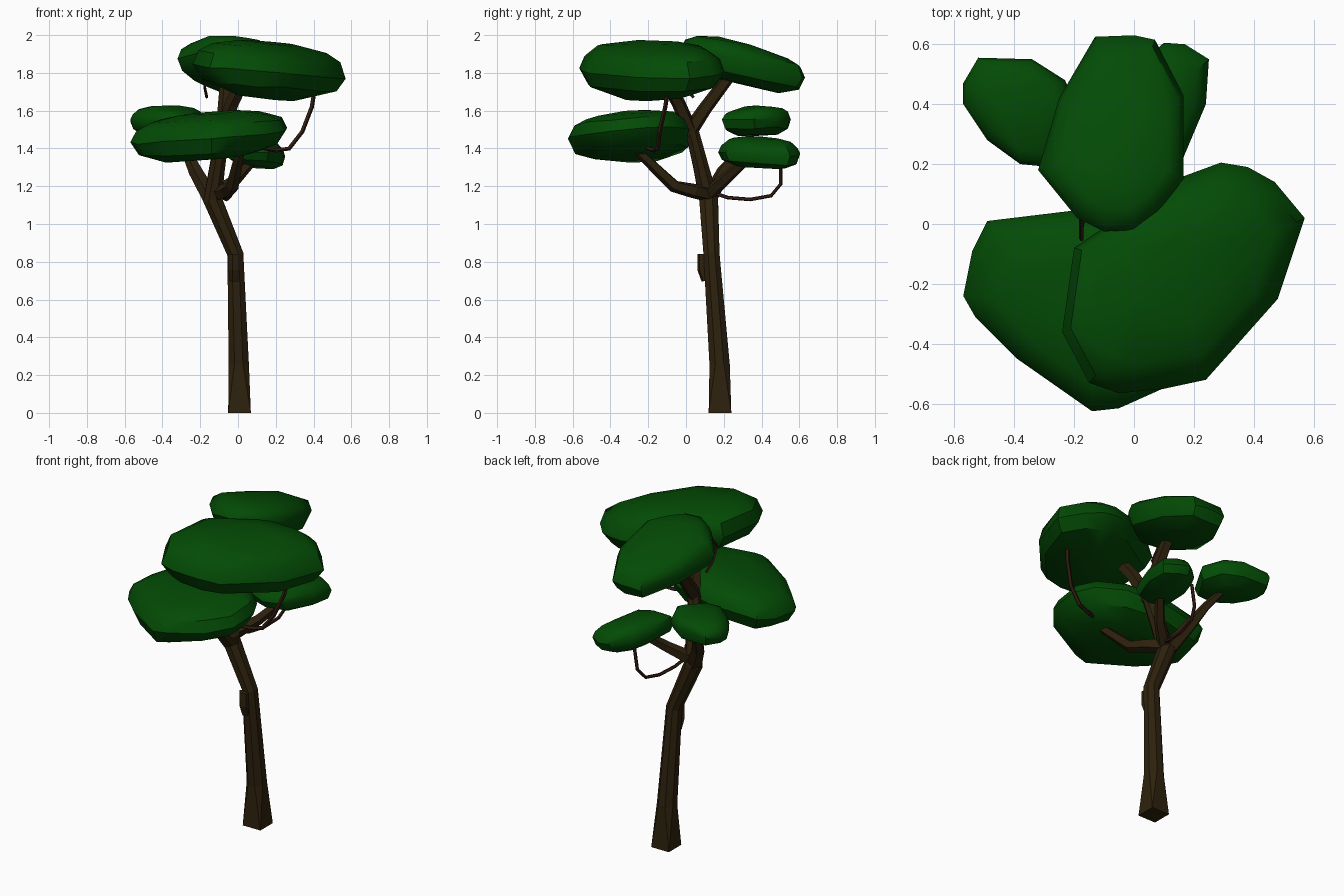
import bpy, bmesh, random
from math import cos, sin, tau
from mathutils import Vector

if "Cube" in bpy.data.objects:
    bpy.data.objects.remove(bpy.data.objects["Cube"])

random.seed(4)


def material(name, rgb):
    m = bpy.data.materials.new(name)
    m.diffuse_color = (*rgb, 1)
    m.use_nodes = True
    m.node_tree.nodes["Principled BSDF"].inputs["Base Color"].default_value = m.diffuse_color
    return m


BARK = material("dark bark", (0.027, 0.0155, 0.004))
VINE = material("reddish vine", (0.032, 0.012, 0.006))
LEAF = material("deep green", (0.001, 0.07, 0.0015))


def finish(bm, name, mat, angle=None):
    bmesh.ops.recalc_face_normals(bm, faces=bm.faces)
    me = bpy.data.meshes.new(name)
    bm.to_mesh(me)
    bm.free()
    me.materials.append(mat)
    ob = bpy.data.objects.new(name, me)
    bpy.context.collection.objects.link(ob)
    if angle:
        bpy.ops.object.select_all(action='DESELECT')
        ob.select_set(True)
        bpy.context.view_layer.objects.active = ob
        bpy.ops.object.shade_smooth_by_angle(angle=angle)
    return ob


def tube(name, path, radii, mat, sides=5):
    """Sweep a low-poly ring along a path of points."""
    bm = bmesh.new()
    pts = [Vector(p) for p in path]
    if not isinstance(radii, (list, tuple)):
        radii = [radii] * len(pts)
    rings, ref = [], Vector((1, 0, 0))
    for i, p in enumerate(pts):
        d = (pts[min(i + 1, len(pts) - 1)] - pts[max(i - 1, 0)]).normalized()
        if i == 0 and p.z == 0:
            d = Vector((0, 0, 1))          # keep the foot flat on the ground
        u = (ref - d * ref.dot(d)).normalized()
        ref, v = u, d.cross(u)
        angles = [tau * (k + 0.5) / sides for k in range(sides)]
        rings.append([bm.verts.new(p + radii[i] * (u * cos(a) + v * sin(a))) for a in angles])
    for a, b in zip(rings, rings[1:]):
        for k in range(sides):
            j = (k + 1) % sides
            bm.faces.new((a[k], a[j], b[j], b[k]))
    bm.faces.new(rings[0])
    bm.faces.new(rings[-1])
    return finish(bm, name, mat)


def trunk_foot():
    """Square foot that loses its corners as it rises into the round trunk."""
    bm = bmesh.new()
    for x in (-1, 1):
        for y in (-1, 1):
            bm.verts.new((0.008 + 0.06 * x, 0.18 + 0.06 * y, 0))
    for k in range(8):
        a = tau * (k + 0.5) / 8
        bm.verts.new((0.004 + 0.058 * cos(a), 0.178 + 0.058 * sin(a), 0.26))
    bmesh.ops.convex_hull(bm, input=bm.verts)
    return finish(bm, "trunk_foot", BARK)


def canopy(name, outline, z, slope, up, down, under=((0.91, 0.65), (0.6, 1))):
    """Leaf pad: hull of the rim outline scaled into a dome and a shallow underside."""
    bm = bmesh.new()
    c = Vector((sum(p[0] for p in outline), sum(p[1] for p in outline))) / len(outline)
    layers = [(1, 0.0), (0.93, 0.5 * up), (0.75, 0.83 * up), (0.4, up)]
    layers += [(s, -f * down) for s, f in under]
    for s, dz in layers:
        for p in outline:
            d = (Vector(p) - c) * s
            jit = random.uniform(-0.008, 0.008)
            bm.verts.new((c.x + d.x, c.y + d.y, z + dz + jit + d.x * slope[0] + d.y * slope[1]))
    r = bmesh.ops.convex_hull(bm, input=bm.verts)
    junk = {g for g in r["geom_interior"] + r["geom_unused"] if isinstance(g, bmesh.types.BMVert)}
    bmesh.ops.delete(bm, geom=list(junk), context='VERTS')
    return finish(bm, name, LEAF, 0.65)


# Trunk with its square foot and its knot
trunk_foot()
tube("trunk", [(0.004, 0.178, 0.255), (-0.014, 0.135, 0.84), (-0.135, 0.12, 1.13),
               (-0.11, 0.08, 1.3), (-0.075, 0.025, 1.52)],
     [0.058, 0.046, 0.054, 0.044, 0.037], BARK, 8)
tube("trunk_knot", [(-0.02, 0.105, 0.7), (-0.02, 0.09, 0.76), (-0.02, 0.09, 0.84)],
     [0.024, 0.032, 0.032], BARK)

# Main branches
tube("upper_front_branch", [(-0.08, 0.03, 1.48), (-0.03, -0.04, 1.64), (0.02, -0.1, 1.74)],
     [0.04, 0.038, 0.035], BARK)
tube("upper_back_branch", [(-0.08, 0.02, 1.49), (-0.07, 0.1, 1.61), (-0.06, 0.22, 1.77)],
     [0.043, 0.038, 0.034], BARK)
tube("front_branch", [(-0.12, 0.12, 1.16), (-0.06, 0.04, 1.175), (-0.03, -0.06, 1.2), (0.01, -0.25, 1.38)],
     [0.044, 0.04, 0.035, 0.026], BARK)
tube("front_twig", [(0.0, -0.24, 1.37), (-0.02, -0.22, 1.43)], 0.016, BARK)
tube("left_branch", [(-0.14, 0.12, 1.13), (-0.225, 0.2, 1.28), (-0.275, 0.29, 1.39), (-0.37, 0.38, 1.53)],
     [0.045, 0.038, 0.026, 0.016], BARK)
tube("right_branch", [(-0.12, 0.12, 1.16), (-0.01, 0.21, 1.24), (0.08, 0.32, 1.34)],
     [0.042, 0.032, 0.026], BARK)

# Hanging vines
tube("right_vine", [(-0.1, 0.13, 1.17), (-0.08, 0.22, 1.14), (-0.06, 0.34, 1.13), (-0.04, 0.45, 1.15),
                    (-0.02, 0.5, 1.21), (0.0, 0.5, 1.34)], 0.01, VINE)
tube("front_vine", [(0.02, -0.24, 1.38), (0.1, -0.22, 1.41), (0.2, -0.17, 1.39), (0.27, -0.15, 1.4),
                    (0.34, -0.14, 1.49), (0.39, -0.11, 1.62), (0.41, -0.09, 1.74)], 0.012, VINE)
tube("upper_vine", [(-0.165, 0.04, 1.67), (-0.175, -0.01, 1.72), (-0.175, -0.05, 1.8),
                    (-0.175, 0.03, 1.9)], 0.008, VINE)

# Leaf pads, from the top of the tree downwards
canopy("upper_front_canopy",
       [(0.14, 0.15), (0.29, 0.205), (0.38, 0.19), (0.47, 0.14), (0.57, 0.02), (0.48, -0.25), (0.24, -0.52),
        (0.1, -0.55), (-0.05, -0.565), (-0.15, -0.53), (-0.24, -0.36), (-0.2, -0.08)],
       1.81, (-0.1, 0.03), 0.145, 0.14, ((0.88, 0.55), (0.4, 1)))
canopy("upper_back_canopy",
       [(-0.13, 0.625), (0, 0.63), (0.07, 0.615), (0.165, 0.43), (0.165, 0.15), (0.08, 0.04), (0, -0.02),
        (-0.1, -0.025), (-0.19, 0.02), (-0.32, 0.18), (-0.25, 0.42)],
       1.86, (0.02, -0.24), 0.1, 0.11)
canopy("lower_front_canopy",
       [(-0.57, -0.24), (-0.54, -0.09), (-0.49, 0.01), (-0.2, 0.045), (0.05, 0), (0.2, -0.1), (0.26, -0.22),
        (0.25, -0.4), (0.14, -0.53), (-0.05, -0.615), (-0.14, -0.625), (-0.39, -0.45), (-0.53, -0.31)],
       1.465, (0.1, 0.06), 0.115, 0.11, ((0.89, 0.65), (0.6, 1)))
canopy("left_canopy",
       [(-0.57, 0.47), (-0.52, 0.555), (-0.34, 0.55), (-0.23, 0.48), (-0.18, 0.36), (-0.28, 0.19),
        (-0.38, 0.2), (-0.49, 0.28), (-0.57, 0.4)],
       1.55, (0.02, 0.03), 0.07, 0.075)
canopy("right_canopy",
       [(-0.06, 0.2), (0.05, 0.17), (0.16, 0.21), (0.24, 0.4), (0.25, 0.55), (0.17, 0.6), (0.1, 0.605),
        (0, 0.52), (-0.06, 0.38)],
       1.375, (-0.1, -0.02), 0.075, 0.07)
